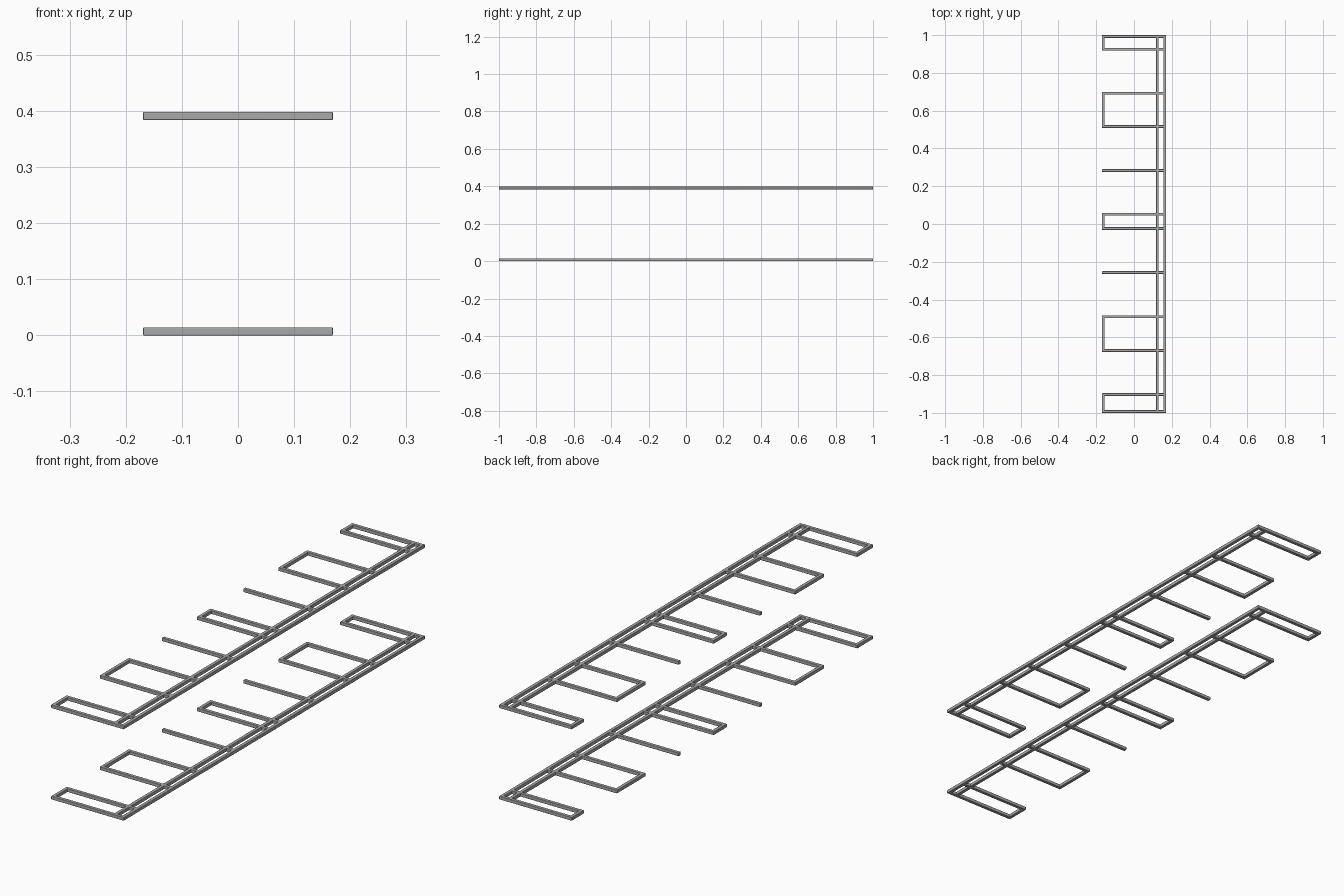
import bpy

if "Cube" in bpy.data.objects:
    bpy.data.objects.remove(bpy.data.objects["Cube"], do_unlink=True)

steel = bpy.data.materials.new("steel_grey")
steel.use_nodes = True
GREY = (0.4, 0.4, 0.4, 1)
steel.diffuse_color = GREY
steel.node_tree.nodes["Principled BSDF"].inputs["Base Color"].default_value = GREY

T = 0.014          # bar thickness
HALF = 0.169       # half depth of the frame
LEVELS = {"lower": T / 2, "upper": 0.391}


def bar(name, x0, x1, y0, y1, z):
    """Square bar filling the given plan rectangle."""
    bpy.ops.mesh.primitive_cube_add(size=1, location=((x0 + x1) / 2, (y0 + y1) / 2, z))
    ob = bpy.context.object
    ob.name = name
    ob.scale = (x1 - x0, y1 - y0, T)
    bpy.ops.object.transform_apply(location=False, rotation=False, scale=True)
    ob.data.materials.append(steel)
    bevel = ob.modifiers.new("soft_edges", "BEVEL")
    bevel.width = 0.0015
    bevel.segments = 2
    bpy.ops.object.shade_smooth_by_angle()


# Centre lines of the arms: pairs are closed loops, singles are open arms
loops = [(-0.993, -0.903), (-0.67, -0.491), (-0.024, 0.051), (0.516, 0.693), (0.926, 0.993)]
singles = [-0.257, 0.283]

for level, z in LEVELS.items():
    # Long rails
    bar(level + "_outer_rail", HALF - T, HALF, -1, 1, z)
    bar(level + "_inner_rail", 0.117, 0.117 + T, -1, 1, z)
    # Cross arms
    for i, y in enumerate(singles + [y for pair in loops for y in pair]):
        bar(f"{level}_arm_{i + 1}", -HALF, HALF, y - T / 2, y + T / 2, z)
    # End bars closing the loops
    for i, (a, b) in enumerate(loops):
        bar(f"{level}_loop_end_{i + 1}", -HALF, -HALF + T, a - T / 2, b + T / 2, z)
